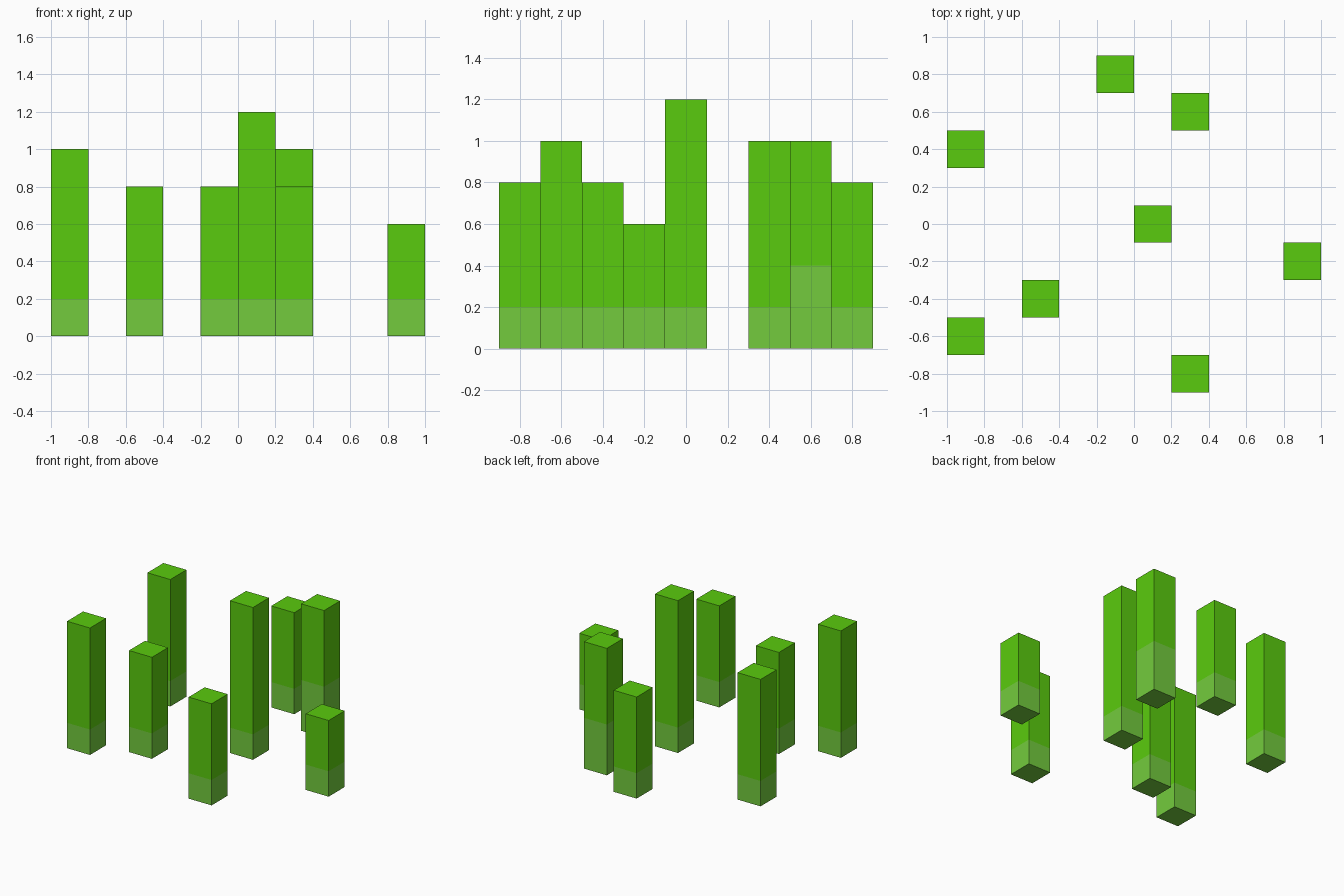
import bpy, bmesh

if "Cube" in bpy.data.objects:
    bpy.data.objects.remove(bpy.data.objects["Cube"])

def linear(c):
    c /= 255
    return c / 12.92 if c <= 0.04045 else ((c + 0.055) / 1.055) ** 2.4

def material(name, rgb):
    m = bpy.data.materials.new(name)
    m.diffuse_color = (*[linear(c) for c in rgb], 1)
    m.use_nodes = True
    m.node_tree.nodes["Principled BSDF"].inputs["Base Color"].default_value = m.diffuse_color
    return m

bright = material("bright_green", (90, 203, 14))
pale = material("pale_green", (115, 203, 61))

SIDE = 0.2

def post(name, x, y, height, band):
    # square post, cut at the top of its pale foot
    bm = bmesh.new()
    bmesh.ops.create_cube(bm, size=1)
    for v in bm.verts:
        v.co = (x + v.co.x * SIDE, y + v.co.y * SIDE, (v.co.z + 0.5) * height)
    bmesh.ops.bisect_plane(bm, geom=bm.verts[:] + bm.edges[:] + bm.faces[:],
                           plane_co=(0, 0, band), plane_no=(0, 0, 1))
    for f in bm.faces:
        f.material_index = int(f.calc_center_median().z < band)
    me = bpy.data.meshes.new(name)
    bm.to_mesh(me)
    bm.free()
    me.materials.append(bright)
    me.materials.append(pale)
    bpy.context.collection.objects.link(bpy.data.objects.new(name, me))

# x, y, height, pale foot height
posts = [
    (-0.1, 0.8, 0.8, 0.2), (0.3, 0.6, 1.0, 0.4),
    (-0.9, 0.4, 1.0, 0.2), (0.1, 0.0, 1.2, 0.2),
    (0.9, -0.2, 0.6, 0.2), (-0.5, -0.4, 0.8, 0.2),
    (-0.9, -0.6, 1.0, 0.2), (0.3, -0.8, 0.8, 0.2),
]
for i, p in enumerate(posts, 1):
    post(f"grass_blade_{i}", *p)
